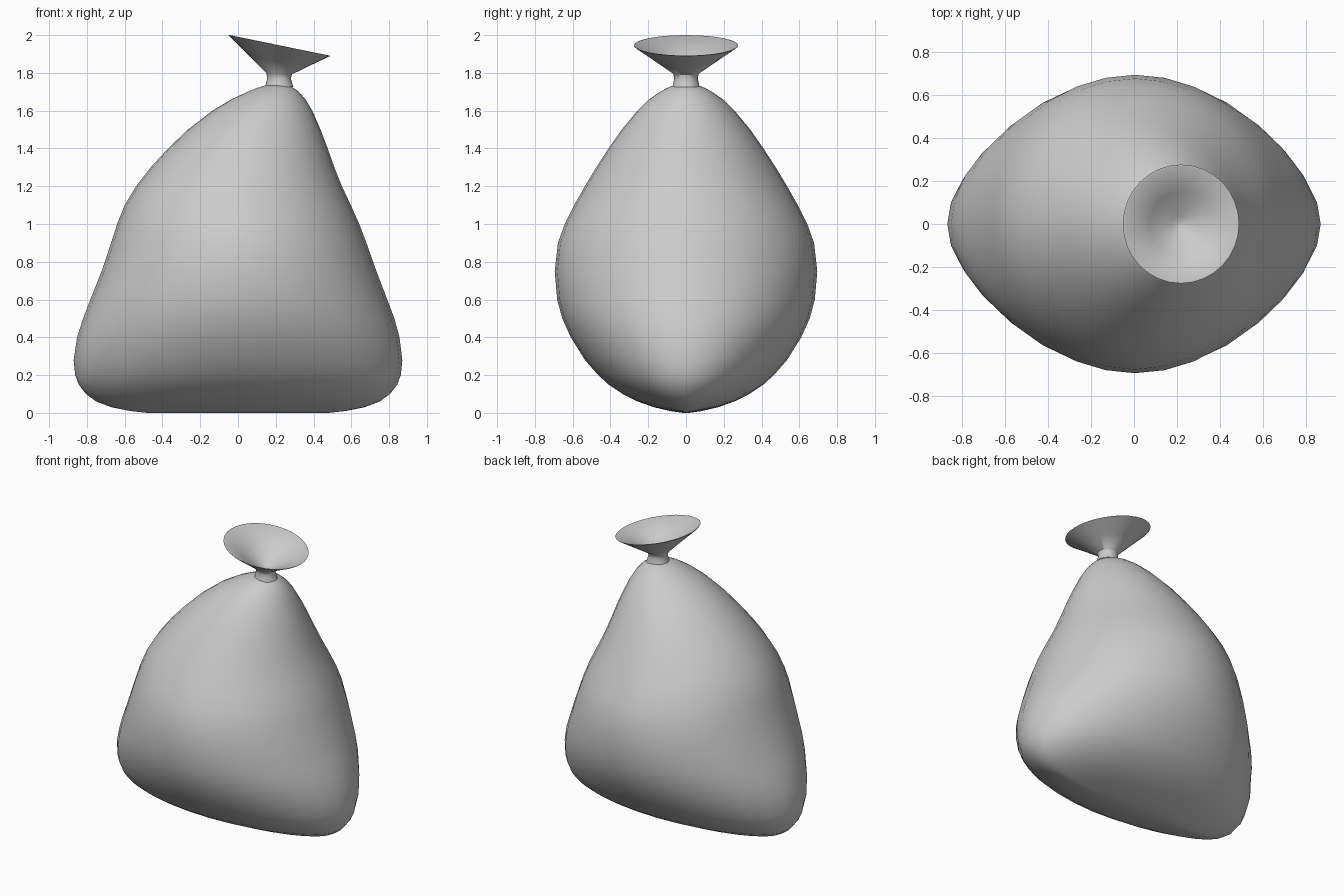
import bpy, bmesh, math

SEGMENTS = 32


def loft(name, rows, exponent=2.0):
    """Rings from rows of (z, x_left, x_right, half_depth, tilt), capped at both ends."""
    bm = bmesh.new()
    rings = []
    for z, xl, xr, hy, tilt in rows:
        cx, hx = (xl + xr) / 2, (xr - xl) / 2
        ring = []
        for i in range(SEGMENTS):
            a = 2 * math.pi * i / SEGMENTS
            c, s = math.cos(a), math.sin(a)
            px = math.copysign(abs(c) ** (2 / exponent), c)
            py = math.copysign(abs(s) ** (2 / exponent), s)
            ring.append(bm.verts.new((cx + hx * px, hy * py, z - tilt * c)))
        rings.append(ring)
    for lo, hi in zip(rings, rings[1:]):
        for i in range(SEGMENTS):
            j = (i + 1) % SEGMENTS
            bm.faces.new((lo[i], lo[j], hi[j], hi[i]))
    bm.faces.new(rings[0][::-1])
    bm.faces.new(rings[-1])
    bmesh.ops.recalc_face_normals(bm, faces=bm.faces)
    mesh = bpy.data.meshes.new(name)
    bm.to_mesh(mesh)
    bm.free()
    ob = bpy.data.objects.new(name, mesh)
    bpy.context.collection.objects.link(ob)
    bpy.ops.object.select_all(action='DESELECT')
    ob.select_set(True)
    bpy.context.view_layer.objects.active = ob
    bpy.ops.object.shade_smooth_by_angle(angle=math.radians(50))
    return ob


# Filled sack: wide rounded bottom corners, leaning towards the tied top
body = [
    (0.000, -0.48, 0.48, 0.015, 0), (0.010, -0.57, 0.57, 0.085, 0),
    (0.030, -0.67, 0.67, 0.17, 0), (0.060, -0.75, 0.75, 0.255, 0),
    (0.10, -0.805, 0.805, 0.335, 0), (0.15, -0.843, 0.843, 0.41, 0),
    (0.20, -0.862, 0.862, 0.465, 0), (0.28, -0.87, 0.87, 0.535, 0),
    (0.40, -0.852, 0.855, 0.61, 0), (0.50, -0.82, 0.828, 0.655, 0),
    (0.60, -0.782, 0.79, 0.682, 0), (0.75, -0.722, 0.733, 0.695, 0),
    (0.90, -0.672, 0.68, 0.678, 0), (1.00, -0.64, 0.642, 0.642, 0),
    (1.10, -0.60, 0.597, 0.592, 0), (1.20, -0.54, 0.55, 0.535, 0),
    (1.30, -0.462, 0.51, 0.475, 0), (1.40, -0.37, 0.475, 0.41, 0),
    (1.50, -0.265, 0.437, 0.34, 0), (1.60, -0.135, 0.393, 0.257, 0),
    (1.66, -0.035, 0.357, 0.195, 0), (1.70, 0.05, 0.322, 0.138, 0),
    (1.72, 0.10, 0.295, 0.10, 0), (1.735, 0.15, 0.265, 0.065, 0),
]
loft("sack_body", body, 1.95)

# Tied neck opening into a tilted, hollow flare
neck = [
    (1.725, 0.143, 0.293, 0.072, 0), (1.745, 0.148, 0.287, 0.068, 0),
    (1.77, 0.155, 0.28, 0.062, 0), (1.795, 0.15, 0.285, 0.067, 0.003),
    (1.86, 0.065, 0.375, 0.158, 0.024), (1.945, -0.052, 0.49, 0.277, 0.055),
    (1.946, -0.044, 0.482, 0.269, 0.054), (1.868, 0.072, 0.368, 0.15, 0.023),
    (1.80, 0.18, 0.255, 0.036, 0.003), (1.79, 0.214, 0.221, 0.004, 0),
]
loft("tied_neck", neck)
